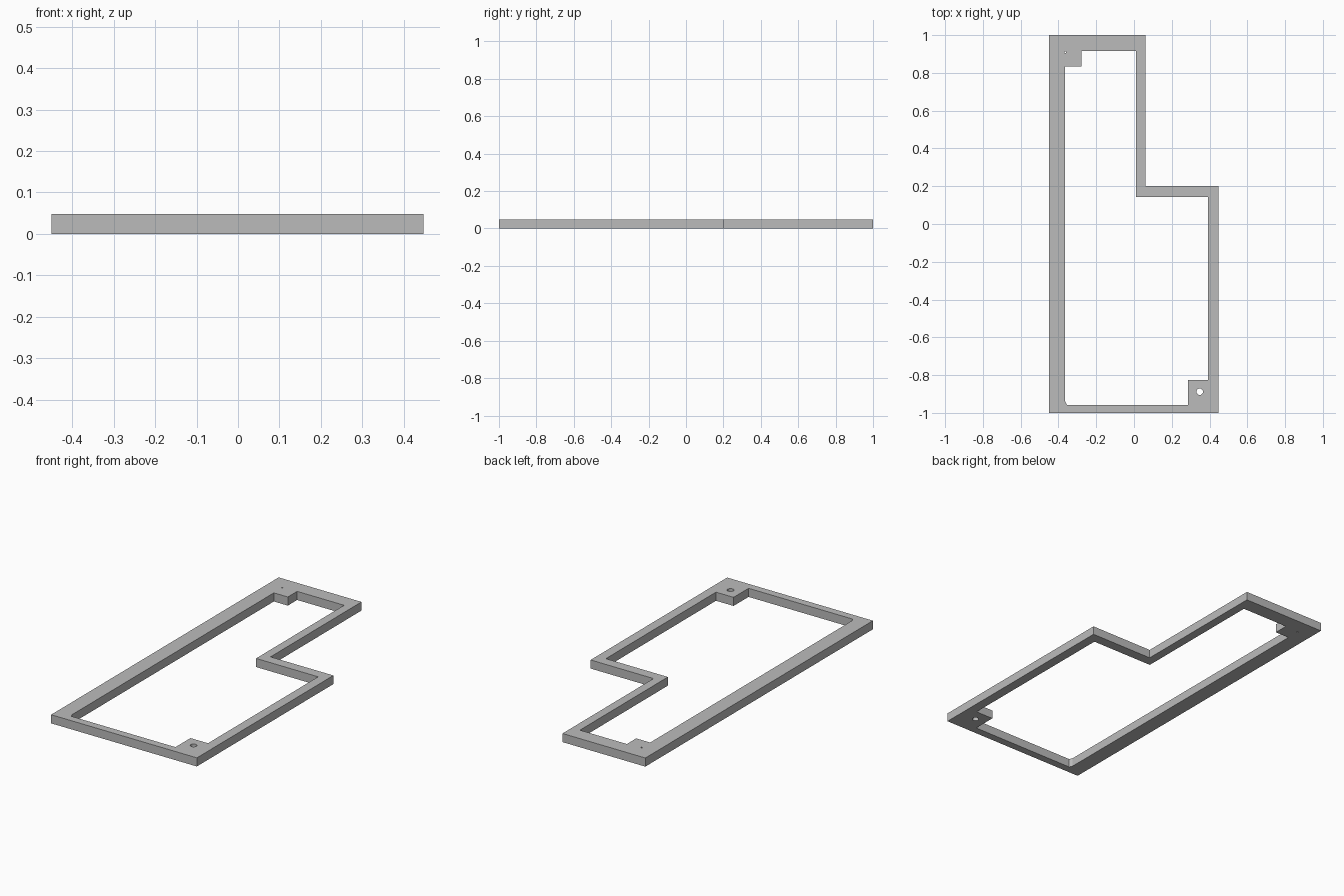
import bpy
import math

HEIGHT = 0.048

cube = bpy.data.objects.get("Cube")
if cube:
    bpy.data.objects.remove(cube, do_unlink=True)

# Single plain grey
grey = bpy.data.materials.new("plain grey")
grey.use_nodes = True
colour = (0.5, 0.5, 0.5, 1)
grey.diffuse_color = colour
grey.node_tree.nodes["Principled BSDF"].inputs["Base Color"].default_value = colour


def circle(x, y, radius, sides):
    steps = [2 * math.pi * i / sides for i in range(sides)]
    return [(x + radius * math.cos(a), y + radius * math.sin(a)) for a in steps]


def plate(name, loops, height):
    """Extrude a flat outline with openings into a solid plate on the ground."""
    curve = bpy.data.curves.new(name + " outline", "CURVE")
    curve.dimensions = "2D"
    curve.fill_mode = "BOTH"
    curve.extrude = height / 2
    for loop in loops:
        spline = curve.splines.new("POLY")
        spline.points.add(len(loop) - 1)
        for point, (x, y) in zip(spline.points, loop):
            point.co = (x, y, 0, 1)
        spline.use_cyclic_u = True
    helper = bpy.data.objects.new(name + " helper", curve)
    bpy.context.collection.objects.link(helper)
    graph = bpy.context.evaluated_depsgraph_get()
    mesh = bpy.data.meshes.new_from_object(helper.evaluated_get(graph))
    bpy.data.objects.remove(helper, do_unlink=True)
    mesh.materials.clear()
    mesh.materials.append(grey)
    mesh.shade_flat()
    obj = bpy.data.objects.new(name, mesh)
    obj.location.z = height / 2
    bpy.context.collection.objects.link(obj)
    return obj


# Stepped outer edge
outer = [(-0.45, -1), (0.447, -1), (0.447, 0.2), (0.06, 0.2), (0.06, 1), (-0.45, 1)]

# Opening, notched around the two corner mounting pads
opening = [
    (-0.355, -0.957), (0.285, -0.957), (0.285, -0.825), (0.393, -0.825),
    (0.393, 0.143), (0.011, 0.143), (0.011, 0.917), (-0.278, 0.917),
    (-0.278, 0.835), (-0.364, 0.835), (-0.364, -0.94),
]

# Screw hole in the front pad and pin hole in the back pad
screw_hole = circle(0.348, -0.888, 0.017, 24)
pin_hole = circle(-0.364, 0.909, 0.005, 12)

plate("mounting_frame", [outer, opening, screw_hole, pin_hole], HEIGHT)
